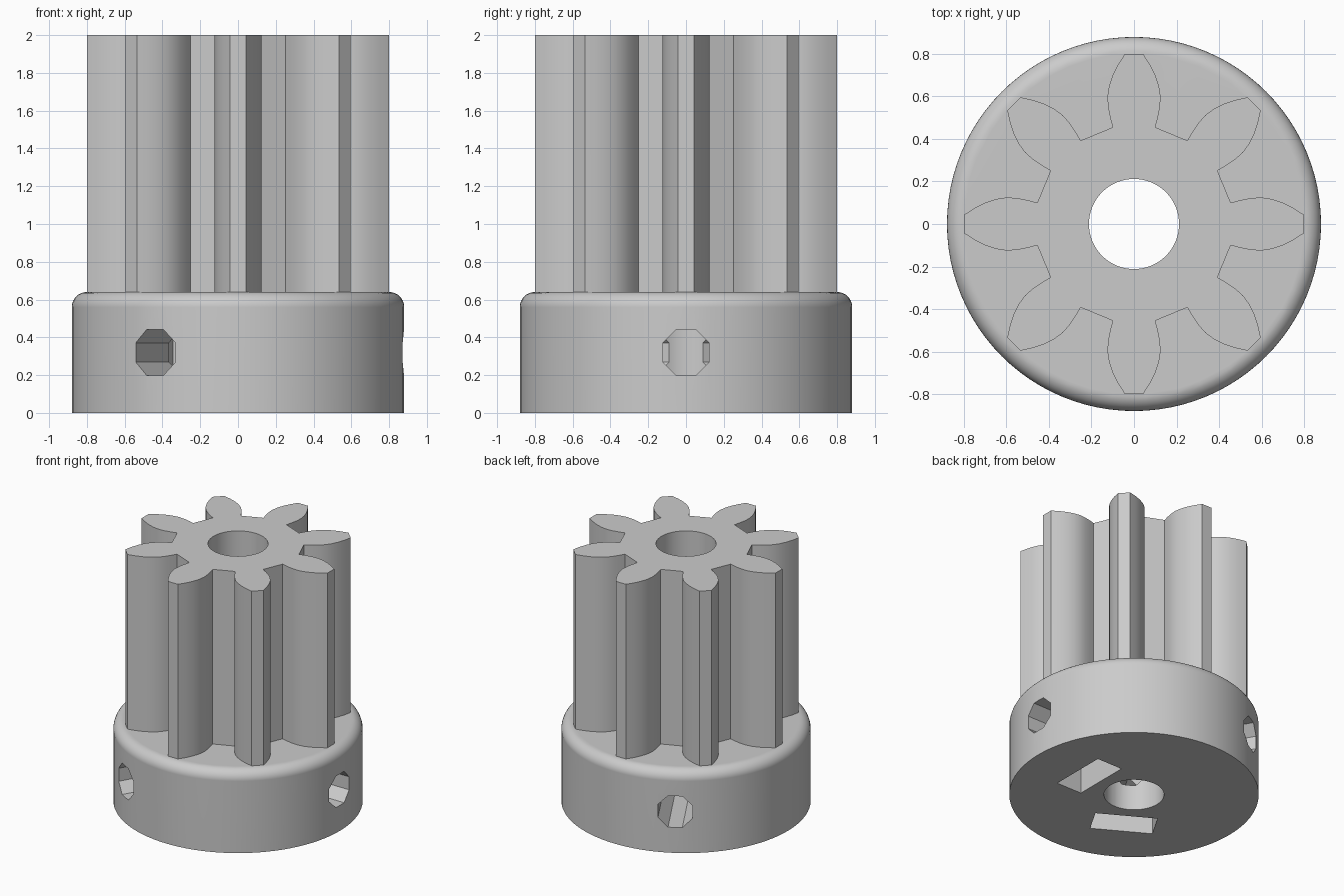
import bpy, bmesh, math
from mathutils import Matrix, Vector

if "Cube" in bpy.data.objects:
    bpy.data.objects.remove(bpy.data.objects["Cube"], do_unlink=True)

HUB_R, HUB_H, FILLET = 0.88, 0.64, 0.08
BORE_R, TOP, TEETH = 0.212, 2.0, 8
SCREW_Z = HUB_H / 2

grey = bpy.data.materials.new("light grey")
grey.use_nodes = True
colour = (0.6, 0.6, 0.6, 1)
grey.diffuse_color = colour
grey.node_tree.nodes["Principled BSDF"].inputs["Base Color"].default_value = colour


def make_object(name, bm):
    bmesh.ops.recalc_face_normals(bm, faces=bm.faces)
    mesh = bpy.data.meshes.new(name)
    bm.to_mesh(mesh)
    bm.free()
    mesh.materials.append(grey)
    obj = bpy.data.objects.new(name, mesh)
    bpy.context.collection.objects.link(obj)
    return obj


def prism(name, points, start, end, matrix=Matrix()):
    """Extrude a flat outline along z from start to end, then place it."""
    bm = bmesh.new()
    face = bm.faces.new([bm.verts.new((x, y, start)) for x, y in points])
    ext = bmesh.ops.extrude_face_region(bm, geom=[face])["geom"]
    moved = [v for v in ext if isinstance(v, bmesh.types.BMVert)]
    bmesh.ops.translate(bm, verts=moved, vec=(0, 0, end - start))
    bm.transform(matrix)
    return make_object(name, bm)


def ring(radius, count, phase=0.0):
    steps = [math.tau * (i + phase) / count for i in range(count)]
    return [(radius * math.cos(a), radius * math.sin(a)) for a in steps]


def combine(target, other, operation):
    mod = target.modifiers.new(other.name, 'BOOLEAN')
    mod.object, mod.operation, mod.solver = other, operation, 'EXACT'
    bpy.context.view_layer.objects.active = target
    bpy.ops.object.modifier_apply(modifier=mod.name)
    bpy.data.objects.remove(other, do_unlink=True)


# Hub: turned disc with a rounded upper rim
profile = [(0, 0), (HUB_R, 0)]
for i in range(9):
    a = math.pi / 2 * i / 8
    profile.append((HUB_R - FILLET + FILLET * math.cos(a),
                    HUB_H - FILLET + FILLET * math.sin(a)))
profile.append((0, HUB_H))
bm = bmesh.new()
verts = [bm.verts.new((r, 0, z)) for r, z in profile]
edges = [bm.edges.new(pair) for pair in zip(verts, verts[1:])]
bmesh.ops.spin(bm, geom=verts + edges, cent=(0, 0, 0), axis=(0, 0, 1),
               angle=math.tau, steps=96, use_merge=True)
bmesh.ops.remove_doubles(bm, verts=bm.verts, dist=1e-5)
bmesh.ops.dissolve_limit(bm, angle_limit=0.01, verts=bm.verts, edges=bm.edges)
gear = make_object("toothed_hub", bm)

# Teeth: one bulged tooth outline repeated round the barrel
flank = [(0.455, 0.10), (0.50, 0.112), (0.55, 0.122), (0.60, 0.125),
         (0.65, 0.117), (0.70, 0.10), (0.75, 0.075), (0.80, 0.043)]
tooth = [(x, -y) for x, y in flank] + flank[::-1]
outline = []
for i in range(TEETH):
    turn = Matrix.Rotation(math.tau * i / TEETH, 2)
    outline += [tuple(turn @ Vector(p)) for p in tooth]
combine(gear, prism("toothed_barrel", outline, HUB_H / 2, TOP), 'UNION')

# Shaft bore
combine(gear, prism("shaft_bore", ring(BORE_R, 64), -0.1, TOP + 0.1), 'DIFFERENCE')

# Three screw holes, each with a nut slot open to the underside
nut_half = 0.223
nut_point = nut_half / math.cos(math.pi / 6)
slot = [(-nut_half, -SCREW_Z - 0.1), (nut_half, -SCREW_Z - 0.1),
        (nut_half, nut_point / 2), (0, nut_point), (-nut_half, nut_point / 2)]
# local x -> y, local y -> z, local z -> radial x
radial = Matrix(((0, 0, 1, 0), (1, 0, 0, 0), (0, 1, 0, SCREW_Z), (0, 0, 0, 1)))
octagon = ring(0.122 / math.cos(math.pi / 8), 8, 0.5)
for i in range(3):
    place = Matrix.Rotation(math.tau * i / 3, 4, 'Z') @ radial
    combine(gear, prism("screw_hole", octagon, 0.05, 1.0, place), 'DIFFERENCE')
    combine(gear, prism("nut_slot", slot, 0.303, 0.52, place), 'DIFFERENCE')

# Smooth shading with crisp edges
bpy.ops.object.select_all(action='DESELECT')
gear.select_set(True)
bpy.context.view_layer.objects.active = gear
bpy.ops.object.shade_smooth_by_angle(angle=math.radians(30))
weighted = gear.modifiers.new("even_shading", 'WEIGHTED_NORMAL')
weighted.keep_sharp = True
